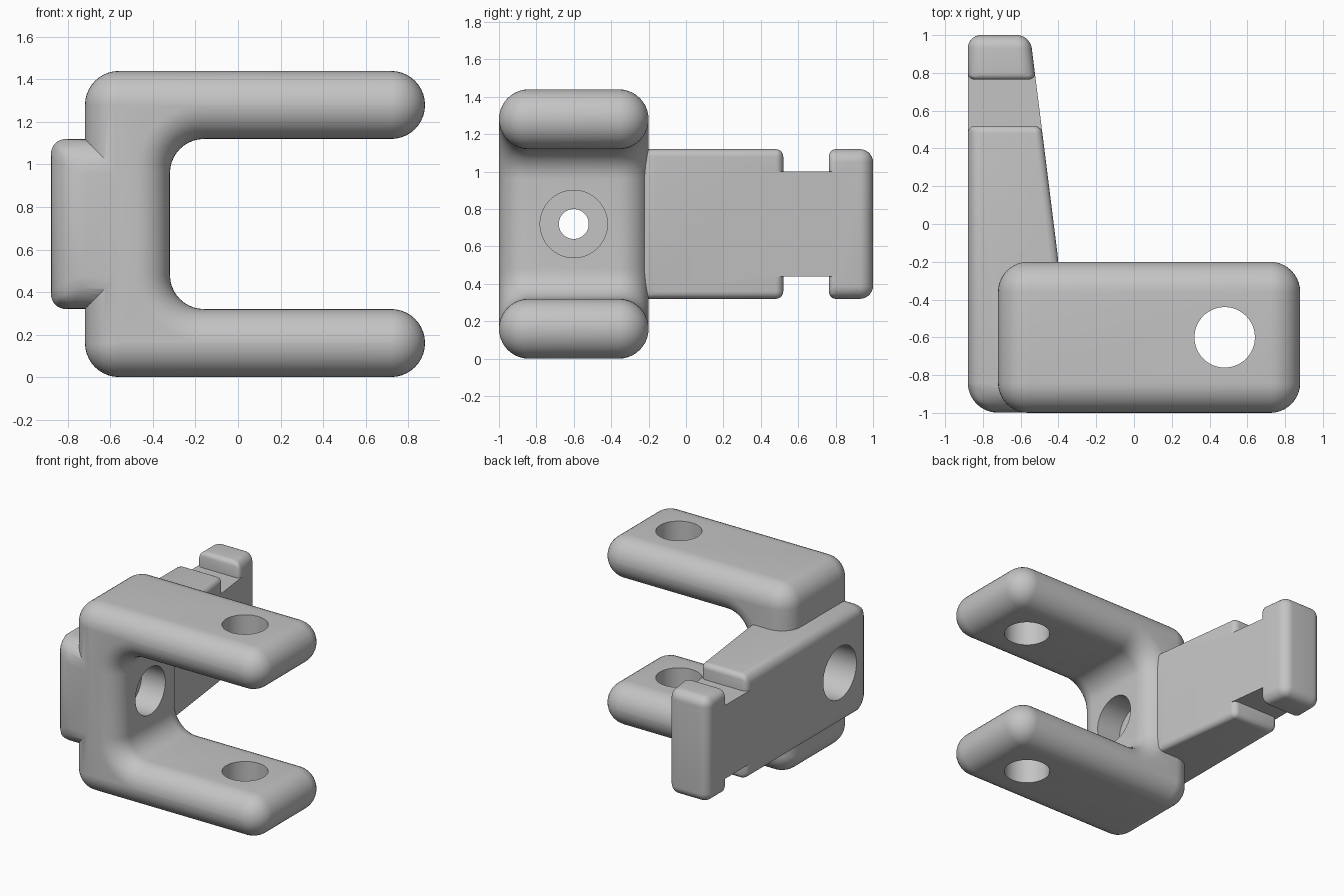
import bpy, bmesh, math
from mathutils import Vector

if "Cube" in bpy.data.objects:
    bpy.data.objects.remove(bpy.data.objects["Cube"])

grey = bpy.data.materials.new("plain grey")
grey.use_nodes = True
grey.diffuse_color = (0.55, 0.55, 0.55, 1)
grey.node_tree.nodes["Principled BSDF"].inputs["Base Color"].default_value = grey.diffuse_color

R = 0.16      # main rounding radius
STEPS = 10    # segments per quarter round


def finish(bm, name):
    bmesh.ops.recalc_face_normals(bm, faces=bm.faces)
    mesh = bpy.data.meshes.new(name)
    bm.to_mesh(mesh)
    bm.free()
    obj = bpy.data.objects.new(name, mesh)
    bpy.context.collection.objects.link(obj)
    mesh.materials.append(grey)
    return obj


def apply(obj, mod):
    bpy.context.view_layer.objects.active = obj
    bpy.ops.object.modifier_apply(modifier=mod.name)


def combine(obj, other, operation):
    mod = obj.modifiers.new("cut", "BOOLEAN")
    mod.operation, mod.solver, mod.object = operation, "EXACT", other
    apply(obj, mod)
    bpy.data.objects.remove(other)


def arc(cx, cz, r, start, sweep):
    angles = [math.radians(start + sweep * i / STEPS) for i in range(STEPS + 1)]
    return [(cx + r * math.cos(a), cz + r * math.sin(a)) for a in angles]


def c_outline(d):
    """C-shaped outline shrunk by d, anticlockwise seen from the front."""
    lo_x, hi_x, top = -0.72 + R, 0.88 - R, 1.44 - R
    r, inner = R - d, R
    return (arc(lo_x, R, r, 180, 90) + arc(hi_x, R, r, 270, 90) + arc(hi_x, R, r, 0, 90)
            + arc(-0.32 + inner, 0.32 + inner, inner + d, 270, -90)
            + arc(-0.32 + inner, 1.12 - inner, inner + d, 180, -90)
            + arc(hi_x, top, r, 270, 90) + arc(hi_x, top, r, 0, 90)
            + arc(lo_x, top, r, 90, 90))


def make_bracket():
    """Outlines that swell from the front edge, then mirror to the back, for a round rim."""
    bm = bmesh.new()
    sections = []
    for i in range(STEPS + 1):
        a = math.pi / 2 * i / STEPS
        inset = min(R * (1 - math.sin(a)), R - 0.001)
        sections.append((inset, -1 + R * (1 - math.cos(a))))
    sections += [(d, -1.2 - y) for d, y in reversed(sections)]
    loops = [[bm.verts.new((x, y, z)) for x, z in c_outline(d)] for d, y in sections]
    for a, b in zip(loops, loops[1:]):
        for i in range(len(a)):
            j = (i + 1) % len(a)
            bm.faces.new((a[i], a[j], b[j], b[i]))
    bm.faces.new(loops[0])
    bm.faces.new(loops[-1])
    return finish(bm, "bracket")


def slab(name, plan, z0, z1, radius=None):
    """Upright prism over a plan outline, each edge rounded by a rule."""
    bm = bmesh.new()
    face = bm.faces.new([bm.verts.new((x, y, z0)) for x, y in plan])
    up = bmesh.ops.extrude_face_region(bm, geom=[face])["geom"]
    bmesh.ops.translate(bm, vec=(0, 0, z1 - z0),
                        verts=[v for v in up if isinstance(v, bmesh.types.BMVert)])
    if radius:
        weight = bm.edges.layers.float.new("bevel_weight_edge")
        for e in bm.edges:
            mid = (e.verts[0].co + e.verts[1].co) / 2
            upright = abs(e.verts[0].co.z - e.verts[1].co.z) > 0.1
            e[weight] = radius(mid, upright) / R
    obj = finish(bm, name)
    if radius:
        mod = obj.modifiers.new("round", "BEVEL")
        mod.limit_method, mod.width, mod.segments = "WEIGHT", R, 8
        apply(obj, mod)
    return obj


def slant(y):
    return -0.4 - 0.125 * (max(y, -0.2) + 0.2)


def plate_radius(mid, upright):
    if mid.y < -0.95:
        return 0.159
    return 0.07 if mid.x < -0.85 and not upright else 0.04


def tail_radius(mid, upright):
    return 0.035 if mid.y < 0.8 else 0.07


def plan(y0, y1, extra=()):
    return [(-0.88, y0), (slant(y0), y0), *extra, (slant(y1), y1), (-0.88, y1)]


def drill(obj, centre, r, length, axis):
    bm = bmesh.new()
    bmesh.ops.create_cone(bm, cap_ends=True, segments=64, radius1=r, radius2=r, depth=length)
    cutter = finish(bm, "drill")
    cutter.hide_render = True
    cutter.rotation_mode = "QUATERNION"
    cutter.rotation_quaternion = Vector(axis).to_track_quat("Z", "Y")
    cutter.location = centre
    bpy.context.view_layer.update()
    combine(obj, cutter, "DIFFERENCE")


# C-shaped bracket with the side plate, neck and tail joined on
bracket = make_bracket()
combine(bracket, slab("plate", plan(-0.999, 0.52, [(slant(-0.2), -0.2)]), 0.32, 1.12, plate_radius), "UNION")
combine(bracket, slab("neck", plan(0.4, 0.86), 0.44, 1.0), "UNION")
combine(bracket, slab("tail", plan(0.765, 1), 0.32, 1.12, tail_radius), "UNION")

# Pin hole through both arms, then stepped bolt hole through the web
drill(bracket, (0.48, -0.6, 0.72), 0.16, 2, (0, 0, 1))
drill(bracket, (-0.6, -0.6, 0.72), 0.08, 1, (1, 0, 0))
drill(bracket, (-0.41, -0.6, 0.72), 0.18, 0.22, (1, 0, 0))
drill(bracket, (-0.76, -0.6, 0.72), 0.2, 0.32, (1, 0, 0))

bpy.ops.object.select_all(action="DESELECT")
bracket.select_set(True)
bpy.context.view_layer.objects.active = bracket
bpy.ops.object.shade_smooth_by_angle(angle=math.radians(32))
